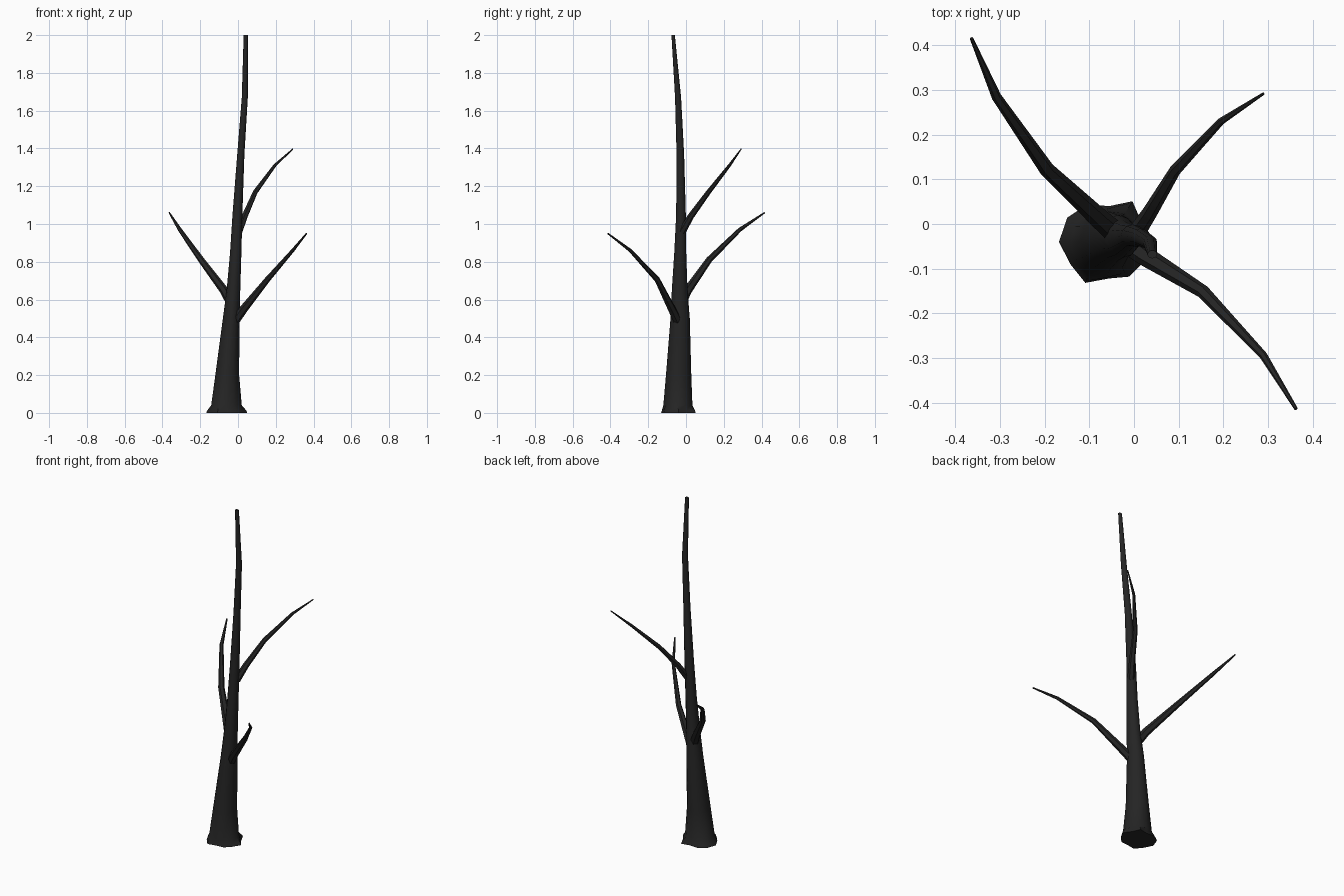
import bpy, bmesh, math
from mathutils import Vector

if "Cube" in bpy.data.objects:
    bpy.data.objects.remove(bpy.data.objects["Cube"])

bark = bpy.data.materials.new("charred bark")
bark.diffuse_color = (0.018, 0.018, 0.018, 1)
bark.use_nodes = True
bark.node_tree.nodes["Principled BSDF"].inputs["Base Color"].default_value = bark.diffuse_color


def skin(name, rings):
    """Bridge a stack of equal-sized point rings and cap both ends."""
    bm = bmesh.new()
    loops = [[bm.verts.new(p) for p in ring] for ring in rings]
    n = len(loops[0])
    for a, b in zip(loops, loops[1:]):
        for i in range(n):
            j = (i + 1) % n
            bm.faces.new((a[i], a[j], b[j], b[i]))
    bm.faces.new(loops[0][::-1])
    bm.faces.new(loops[-1])
    bmesh.ops.recalc_face_normals(bm, faces=bm.faces)
    mesh = bpy.data.meshes.new(name)
    bm.to_mesh(mesh)
    bm.free()
    obj = bpy.data.objects.new(name, mesh)
    bpy.context.collection.objects.link(obj)
    mesh.materials.append(bark)
    bpy.context.view_layer.objects.active = obj
    obj.select_set(True)
    bpy.ops.object.shade_smooth_by_angle(angle=math.radians(40))
    obj.select_set(False)


# Trunk: lumpy root flare, then elliptical rings (z, xmin, xmax, ymin, ymax)
SIDES = 12
angles = [math.tau * i / SIDES for i in range(SIDES)]
flare = [.105, .085, .105, .080, .097, .108, .112, .100, .106, .082, .090, .090]
trunk = [
    (0.04, -.142, .020, -.120, .034),
    (0.20, -.120, .006, -.106, .028),
    (0.50, -.080, .008, -.082, .020),
    (0.65, -.060, .012, -.075, .008),
    (0.85, -.042, .018, -.062, .001),
    (1.05, -.029, .023, -.052, -.001),
    (1.37, -.004, .034, -.050, -.010),
    (1.67, .020, .052, -.058, -.026),
    (2.00, .030, .052, -.077, -.059),
]


def lumpy(z, k):
    return [(-.056 + r * k * math.cos(a), -.04 + r * k * math.sin(a), z)
            for r, a in zip(flare, angles)]


rings = [lumpy(0, 1.0), lumpy(0.012, .96)]
for z, x0, x1, y0, y1 in trunk:
    rings.append([((x0 + x1) / 2 + (x1 - x0) / 2 * math.cos(a),
                   (y0 + y1) / 2 + (y1 - y0) / 2 * math.sin(a), z) for a in angles])
skin("trunk", rings)


# Branches: tapered six-sided tubes along bent paths
def branch(name, path, radii, sides=6):
    pts = [Vector(p) for p in path]
    rings = []
    for i, (p, r) in enumerate(zip(pts, radii)):
        d = (pts[min(i + 1, len(pts) - 1)] - pts[max(i - 1, 0)]).normalized()
        u = d.cross(Vector((0, 0, 1))).normalized()
        v = u.cross(d)
        rings.append([p + r * (math.cos(t) * u + math.sin(t) * v)
                      for t in (math.tau * k / sides for k in range(sides))])
    skin(name, rings)


branch("lower_right_branch",
       [(-.02, -.04, .48), (.03, -.075, .55), (.155, -.152, .705), (.29, -.295, .86), (.363, -.414, .95)],
       [.024, .022, .015, .009, .004])
branch("left_branch",
       [(-.03, -.03, .57), (-.075, .01, .65), (-.195, .122, .81), (-.308, .285, .97), (-.364, .416, 1.06)],
       [.026, .023, .017, .011, .004])
branch("upper_right_branch",
       [(.005, -.02, .96), (.035, .025, 1.04), (.092, .12, 1.17), (.195, .23, 1.31), (.29, .292, 1.397)],
       [.020, .017, .013, .008, .003])
